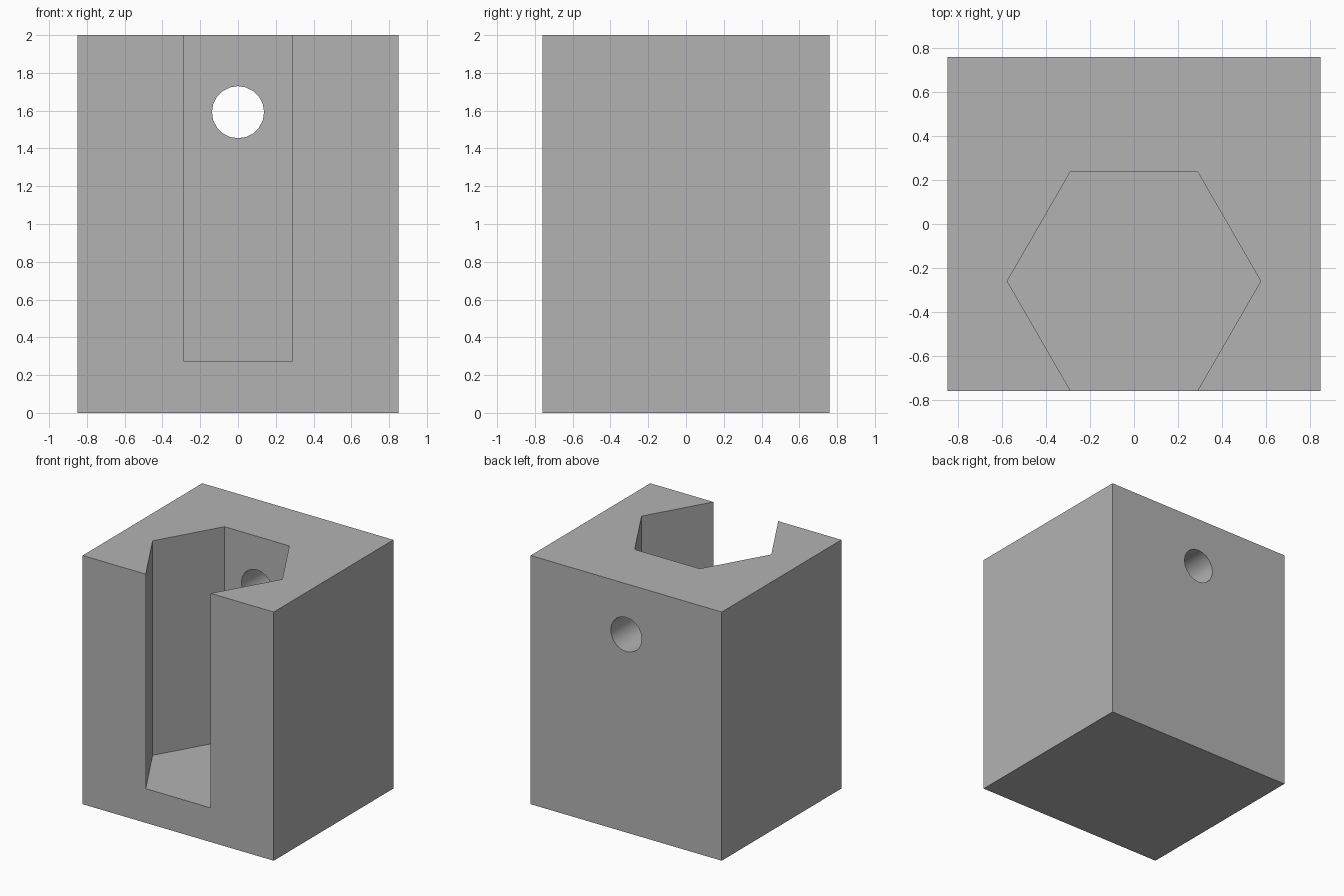
import bpy
import bmesh
import math
from mathutils import Matrix

if "Cube" in bpy.data.objects:
    bpy.data.objects.remove(bpy.data.objects["Cube"], do_unlink=True)

WIDTH, DEPTH, HEIGHT = 1.70, 1.52, 2.0
FRONT = -DEPTH / 2
HEX_RADIUS = 0.577
HEX_Y = -0.26
FLOOR_Z = 0.275
HOLE_Z, HOLE_RADIUS = 1.592, 0.138

# Plain grey material
grey = bpy.data.materials.new("plain_grey")
grey.use_nodes = True
colour = (0.45, 0.45, 0.45, 1)
grey.diffuse_color = colour
grey.node_tree.nodes["Principled BSDF"].inputs["Base Color"].default_value = colour


def make_object(name, bm):
    bmesh.ops.recalc_face_normals(bm, faces=bm.faces)
    mesh = bpy.data.meshes.new(name)
    bm.to_mesh(mesh)
    bm.free()
    mesh.materials.append(grey)
    obj = bpy.data.objects.new(name, mesh)
    bpy.context.scene.collection.objects.link(obj)
    return obj


def cut(target, cutter):
    cutter.hide_render = True
    mod = target.modifiers.new(cutter.name, "BOOLEAN")
    mod.operation = "DIFFERENCE"
    mod.solver = "EXACT"
    mod.object = cutter
    bpy.context.view_layer.objects.active = target
    bpy.ops.object.modifier_apply(modifier=mod.name)
    bpy.data.objects.remove(cutter, do_unlink=True)


# Rectangular block
bm = bmesh.new()
bmesh.ops.create_cube(bm, size=1)
bmesh.ops.scale(bm, vec=(WIDTH, DEPTH, HEIGHT), verts=bm.verts)
bmesh.ops.translate(bm, vec=(0, 0, HEIGHT / 2), verts=bm.verts)
block = make_object("holder_block", bm)

# Hexagonal pocket, open at the top and along the front flat
profile = [(HEX_RADIUS * math.cos(math.radians(a)),
            HEX_Y + HEX_RADIUS * math.sin(math.radians(a)))
           for a in range(-60, 241, 60)]
half = HEX_RADIUS / 2
profile[0], profile[-1] = (half, FRONT), (-half, FRONT)
profile = [(half, FRONT - 0.2)] + profile[:-1]
profile += [(-half, FRONT), (-half, FRONT - 0.2)]
bm = bmesh.new()
face = bm.faces.new([bm.verts.new((x, y, FLOOR_Z)) for x, y in profile])
ext = bmesh.ops.extrude_face_region(bm, geom=[face], use_keep_orig=True)
bmesh.ops.translate(bm, vec=(0, 0, HEIGHT), verts=[
    v for v in ext["geom"] if isinstance(v, bmesh.types.BMVert)])
cut(block, make_object("pocket_cutter", bm))

# Round hole through the back wall
bm = bmesh.new()
bmesh.ops.create_cone(bm, cap_ends=True, segments=20, radius1=HOLE_RADIUS,
                      radius2=HOLE_RADIUS, depth=1,
                      matrix=Matrix.Translation((0, 0.5, HOLE_Z))
                      @ Matrix.Rotation(math.pi / 2, 4, "X"))
cut(block, make_object("hole_cutter", bm))

# Smooth only the hole wall
bpy.ops.object.select_all(action="DESELECT")
block.select_set(True)
bpy.context.view_layer.objects.active = block
bpy.ops.object.shade_smooth_by_angle(angle=math.radians(30))
